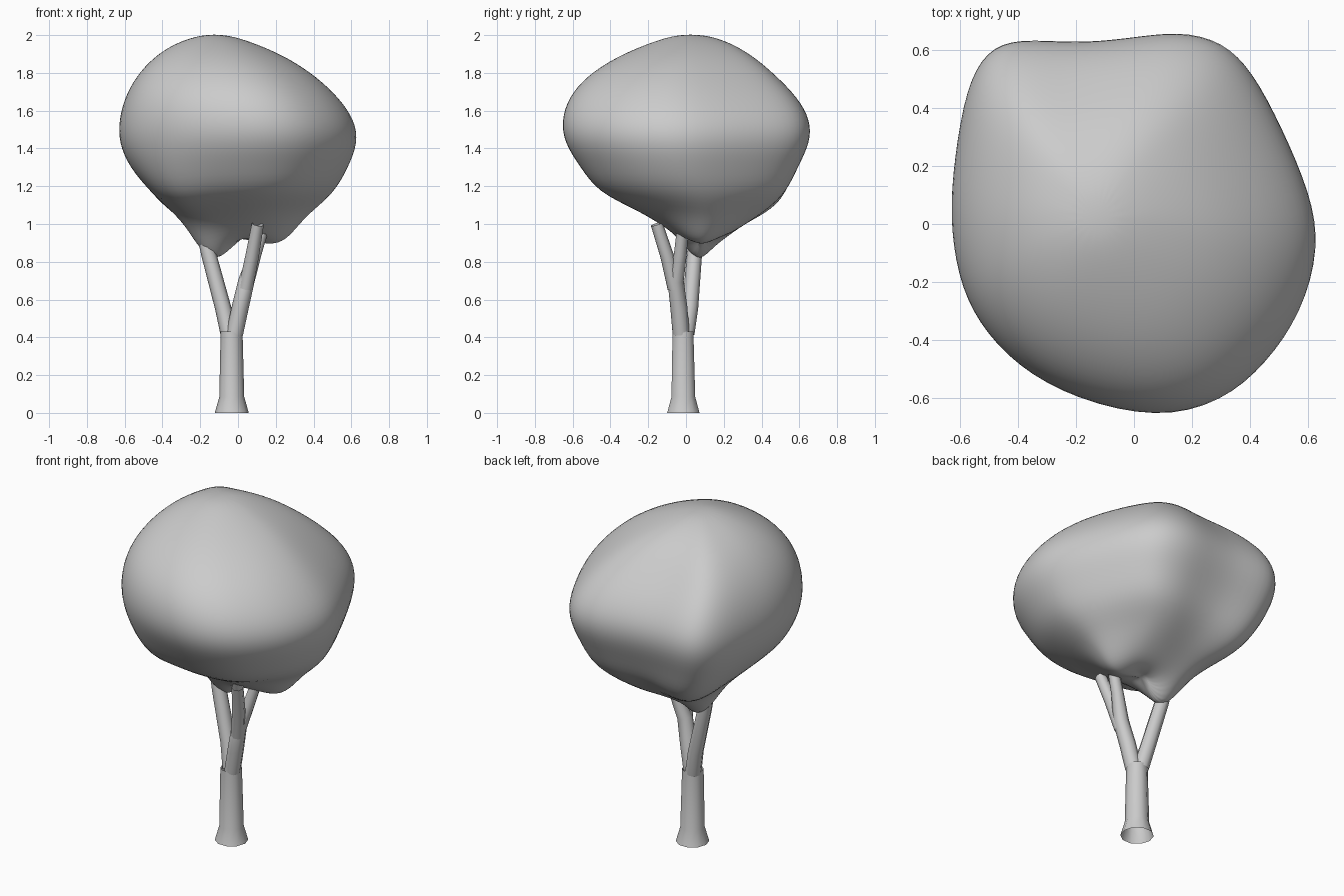
import bpy, bmesh, math
from mathutils import Vector


def finish(bm, name, levels=0):
    bmesh.ops.recalc_face_normals(bm, faces=bm.faces[:])
    for f in bm.faces:
        f.smooth = True
    me = bpy.data.meshes.new(name)
    bm.to_mesh(me)
    bm.free()
    ob = bpy.data.objects.new(name, me)
    bpy.context.collection.objects.link(ob)
    if levels:
        mod = ob.modifiers.new("smooth", 'SUBSURF')
        mod.levels = mod.render_levels = levels
    return ob


def skin(bm, rings):
    n = len(rings[0])
    for a, b in zip(rings, rings[1:]):
        for i in range(n):
            j = (i + 1) % n
            bm.faces.new((a[i], a[j], b[j], b[i]))


def tube(name, path, sides=8):
    """Open tube through (x, y, z, radius) points."""
    bm = bmesh.new()
    pts = [Vector(p[:3]) for p in path]
    rings = []
    for k, p in enumerate(pts):
        d = (pts[min(k + 1, len(pts) - 1)] - pts[max(k - 1, 0)]).normalized()
        u = Vector((0, 1, 0)).cross(d).normalized()
        v = d.cross(u)
        r = path[k][3]
        rings.append([bm.verts.new(p + r * (u * math.cos(t) + v * math.sin(t)))
                      for t in [2 * math.pi * i / sides for i in range(sides)]])
    skin(bm, rings)
    return finish(bm, name)


# trunk with flared foot, and the forked branches
tube("trunk", [(-0.033, -0.014, 0, 0.09), (-0.033, -0.014, 0.085, 0.066),
               (-0.034, -0.016, 0.43, 0.058)], 10)
tube("left_branch", [(-0.048, 0.0, 0.42, 0.045), (-0.08, 0.022, 0.56, 0.043),
                     (-0.155, 0.045, 0.84, 0.04), (-0.19, 0.055, 0.98, 0.035)])
tube("right_branch", [(-0.018, -0.026, 0.42, 0.045), (0.012, -0.038, 0.56, 0.045),
                      (0.045, -0.055, 0.70, 0.043), (0.09, -0.03, 0.84, 0.034),
                      (0.14, -0.015, 1.0, 0.03)])
tube("front_branch", [(0.04, -0.06, 0.66, 0.038), (0.075, -0.10, 0.83, 0.036),
                      (0.105, -0.155, 1.0, 0.032)])

# canopy: plan outline scaled to the extents of each level
outline = [(0.63, -0.08), (0.6, 0.1), (0.5, 0.33), (0.4, 0.52), (0.3, 0.62),
           (0.15, 0.655), (-0.02, 0.63), (-0.2, 0.612), (-0.4, 0.63),
           (-0.51, 0.59), (-0.58, 0.46), (-0.62, 0.22), (-0.635, 0.03),
           (-0.61, -0.17), (-0.54, -0.33), (-0.4, -0.48), (-0.2, -0.59),
           (0.08, -0.655), (0.3, -0.6), (0.45, -0.47), (0.57, -0.3)]
levels = [  # z, xmin, xmax, ymin, ymax, roundness
    (1.995, -0.22, -0.03, -0.08, 0.13, 1), (1.955, -0.34, 0.1, -0.21, 0.25, .6),
    (1.88, -0.455, 0.275, -0.39, 0.375, .2), (1.78, -0.545, 0.43, -0.545, 0.49, 0),
    (1.67, -0.605, 0.55, -0.64, 0.6, 0), (1.55, -0.637, 0.637, -0.68, 0.67, 0),
    (1.43, -0.637, 0.655, -0.665, 0.668, 0), (1.3, -0.58, 0.60, -0.575, 0.6, 0),
    (1.17, -0.46, 0.52, -0.48, 0.54, 0), (1.08, -0.36, 0.38, -0.28, 0.44, 0),
    (1.0, -0.28, 0.31, -0.14, 0.32, .3), (0.94, -0.21, 0.24, -0.05, 0.22, .6),
    (0.93, -0.12, 0.15, 0.02, 0.14, 1)]
lobes = [(-0.13, 0.07, 0.14), (0.19, 0.08, 0.045)]  # hanging bumps
bulges = [((-0.32, -0.33, 1.2), (-0.05, -0.03, -0.05)),  # fuller lower corners
          ((-0.35, 0.38, 1.2), (-0.02, 0.03, -0.05)),
          ((0.38, 0.15, 1.1), (0.01, 0.01, -0.03))]
bm = bmesh.new()
rings = []
for z, x0, x1, y0, y1, rnd in levels:
    ring = []
    for x, y in outline:
        n = Vector((x / 0.635, y / 0.655))
        n = n.lerp(n.normalized(), rnd)
        px = (x0 + x1) / 2 + n.x * (x1 - x0) / 2
        py = (y0 + y1) / 2 + n.y * (y1 - y0) / 2
        p = Vector((px, py, z))
        for c, push in bulges:
            p += Vector(push) * math.exp(-(p - Vector(c)).length_squared / 0.03)
        if z < 1.1:
            p.z -= sum(h * math.exp(-((px - a) ** 2 + (py - b) ** 2) / 0.009)
                       for a, b, h in lobes)
        ring.append(bm.verts.new(p))
    rings.append(ring)
skin(bm, rings)
for ring, c in ((rings[0], (-0.125, 0.02, 2.004)), (rings[-1], (0.02, 0.08, 0.93))):
    tip = bm.verts.new(c)
    for i in range(len(ring)):
        bm.faces.new((ring[i], ring[(i + 1) % len(ring)], tip))
finish(bm, "canopy", 2)
